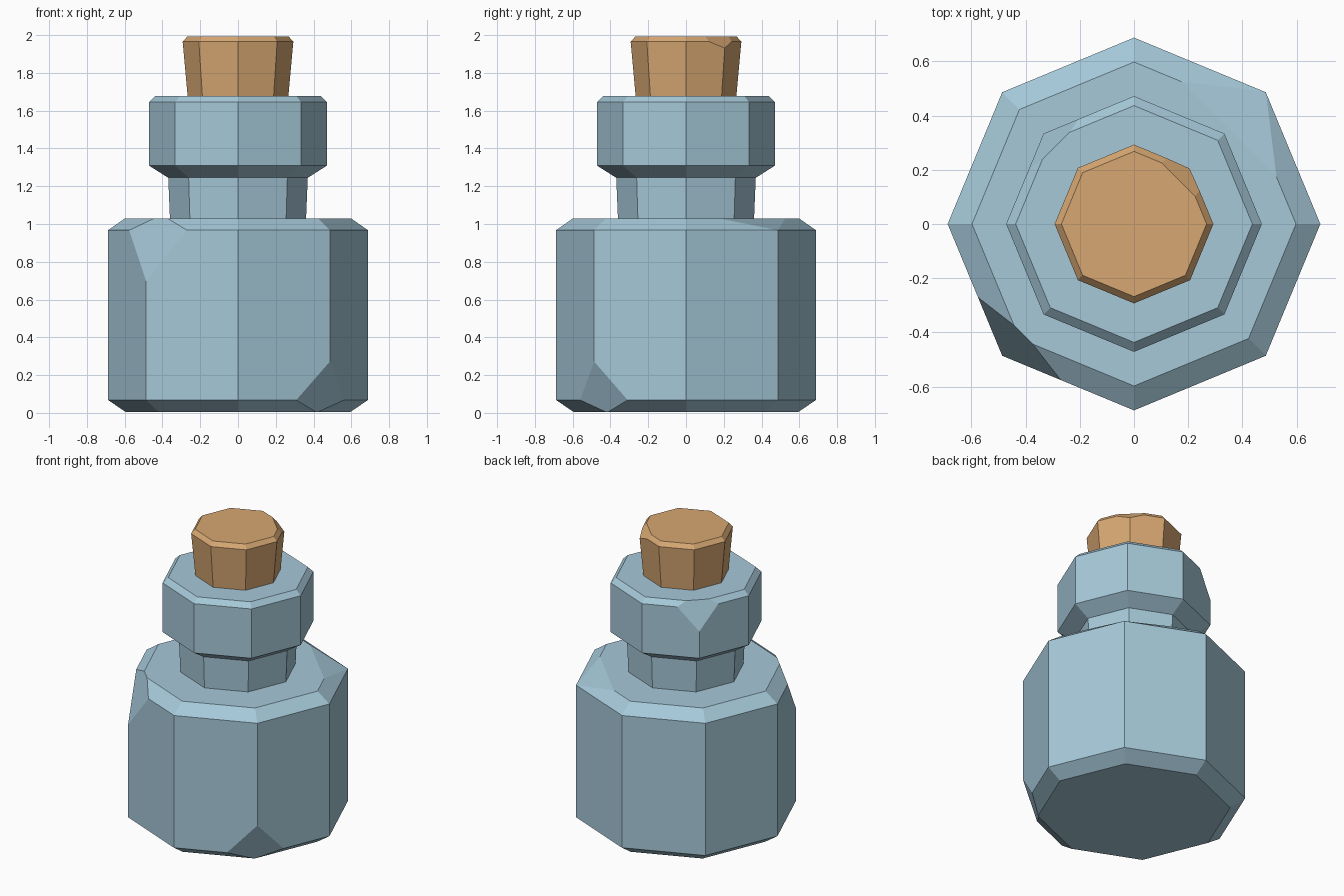
import bpy, bmesh, math
from mathutils import Vector

if "Cube" in bpy.data.objects:
    bpy.data.objects.remove(bpy.data.objects["Cube"])


def material(name, rgb):
    m = bpy.data.materials.new(name)
    m.diffuse_color = (*rgb, 1.0)
    m.use_nodes = True
    m.node_tree.nodes["Principled BSDF"].inputs["Base Color"].default_value = m.diffuse_color
    return m


def lathe(name, profile, mat, chips=(), caps=True):
    """Eight-sided turned part; each chip is a plane through three points."""
    bm = bmesh.new()
    rings = [[bm.verts.new((r * math.cos(i * math.pi / 4),
                            r * math.sin(i * math.pi / 4), z)) for i in range(8)]
             for r, z in profile]
    for a, b in zip(rings, rings[1:]):
        for i in range(8):
            j = (i + 1) % 8
            bm.faces.new((a[i], a[j], b[j], b[i]))
    if caps:
        bm.faces.new(rings[0][::-1])
        bm.faces.new(rings[-1])
    centre = Vector((0, 0, (profile[0][1] + profile[-1][1]) / 2))
    for pts in chips:
        p, q, s = (Vector(v) for v in pts)
        n = (q - p).cross(s - p).normalized()
        if n.dot(p - centre) < 0:
            n = -n
        cut = bmesh.ops.bisect_plane(bm, geom=bm.verts[:] + bm.edges[:] + bm.faces[:],
                                     dist=1e-5, plane_co=p, plane_no=n, clear_outer=True)
        edges = [e for e in cut['geom_cut'] if isinstance(e, bmesh.types.BMEdge)]
        bmesh.ops.contextual_create(bm, geom=edges)
    bmesh.ops.recalc_face_normals(bm, faces=bm.faces[:])
    me = bpy.data.meshes.new(name)
    bm.to_mesh(me)
    bm.free()
    me.materials.append(mat)
    ob = bpy.data.objects.new(name, me)
    bpy.context.collection.objects.link(ob)
    return ob


glass = material("pale_blue_glass", (0.38, 0.58, 0.69))
cork = material("tan_cork", (0.68, 0.39, 0.17))

# Bottle body with three chipped corners
lathe("bottle_body", [(0.595, 0.005), (0.688, 0.068), (0.688, 0.967), (0.598, 1.03)], glass, [
    ((-0.486, -0.486, 0.70), (-0.585, -0.26, 0.97), (-0.26, -0.585, 0.97)),
    ((0.486, -0.486, 0.27), (0.30, -0.57, 0.07), (0.57, -0.30, 0.07)),
    ((0.486, 0.486, 0.967), (0.17, 0.53, 1.03), (0.53, 0.17, 1.03)),
])

# Neck
lathe("bottle_neck", [(0.36, 1.02), (0.37, 1.26)], glass, caps=False)

# Thick lip with one chipped corner
lathe("bottle_lip", [(0.37, 1.245), (0.472, 1.31), (0.472, 1.645), (0.437, 1.678)], glass, [
    ((-0.334, 0.334, 1.49), (-0.20, 0.39, 1.65), (-0.39, 0.20, 1.65)),
])

# Tapered cork stopper with a worn edge
lathe("cork_stopper", [(0.265, 1.66), (0.293, 1.965), (0.268, 1.993)], cork, [
    ((0.206, 0.206, 1.93), (0.10, 0.245, 1.98), (0.245, 0.10, 1.98)),
])
